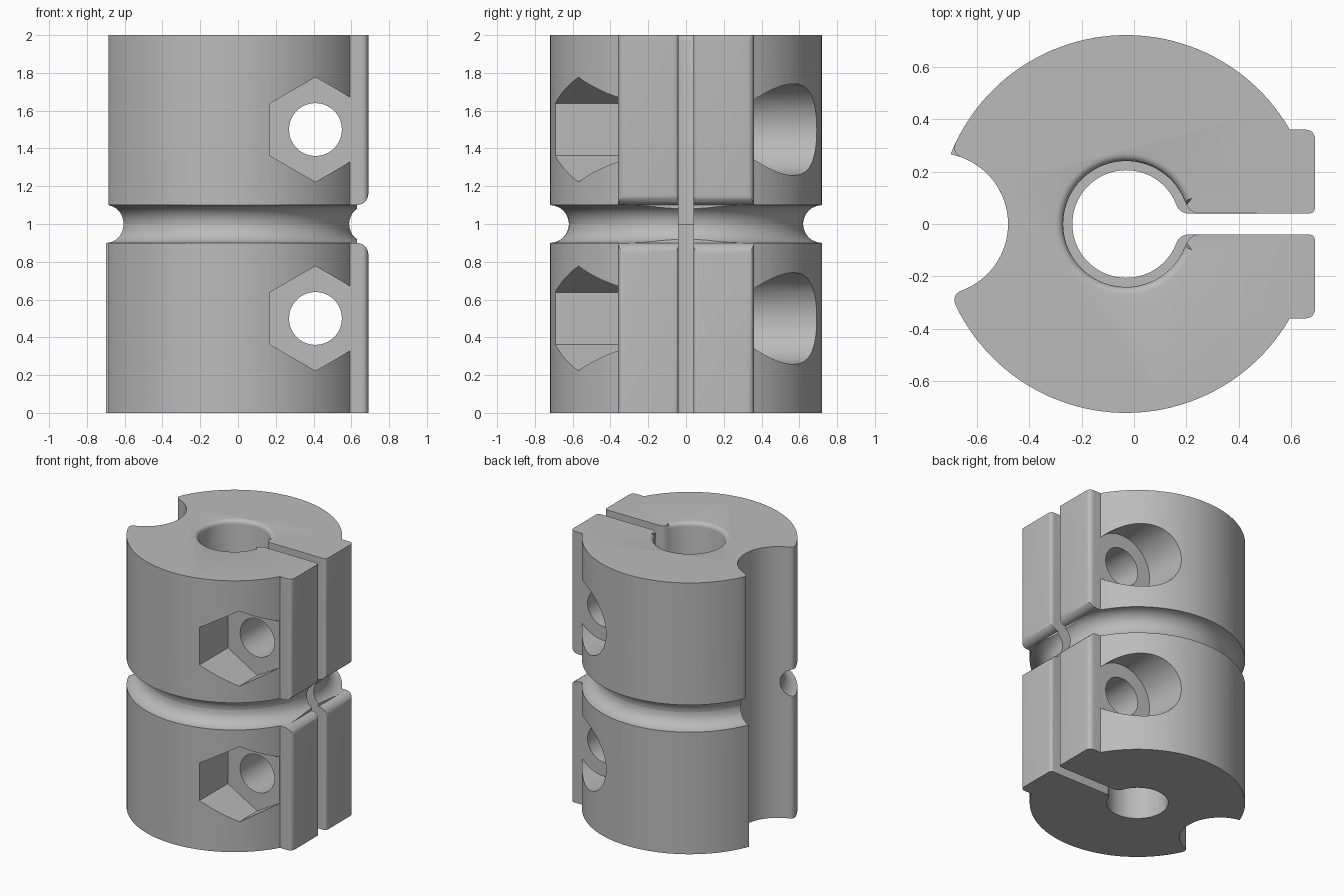
import bpy, bmesh, math
from math import sin, cos, radians
from mathutils import Vector

if "Cube" in bpy.data.objects:
    bpy.data.objects.remove(bpy.data.objects["Cube"], do_unlink=True)

CX, R = -0.03, 0.72             # body axis and radius
NX, NR = -0.75, 0.27            # side notch axis and radius
SLOT, LUG, END = 0.04, 0.36, 0.69
TIP_BODY, TIP_NOTCH = radians(158.3), radians(79)

grey = bpy.data.materials.new("plain grey")
grey.use_nodes = True
grey.diffuse_color = (0.5, 0.5, 0.5, 1)
grey.node_tree.nodes["Principled BSDF"].inputs["Base Color"].default_value = (0.5, 0.5, 0.5, 1)


def arc(cx, r, a, b, n):
    return [(cx + r * cos(a + (b - a) * i / n), r * sin(a + (b - a) * i / n))
            for i in range(n + 1)]


def blend(a, c, b, n=6):
    """Rounded corner from a to b, with the sharp corner at c."""
    a, c, b = Vector(a), Vector(c), Vector(b)
    return [tuple(a * (1 - t) ** 2 + c * 2 * t * (1 - t) + b * t * t)
            for t in (i / n for i in range(n + 1))]


def flip(pts):
    return [(x, -y) for x, y in reversed(pts)]


def half_outline(bore, tip_round):
    """The +y half of the section, from the bore out and round to the notch."""
    a = 0.37
    px, py = CX + bore * cos(a), bore * sin(a)
    cx = px + (py - SLOT) * math.tan(a)
    pts = blend((px, py), (cx, SLOT), (cx + 0.035, SLOT))
    pts += blend((END - 0.025, SLOT), (END, SLOT), (END, SLOT + 0.025))
    pts += blend((END, LUG - 0.04), (END, LUG), (END - 0.04, LUG))
    d = tip_round
    body = arc(CX, R, math.asin(LUG / R), TIP_BODY - d / R, 48)
    notch = arc(NX, NR, TIP_NOTCH - d / NR, 0, 16)
    pts += body
    if d:
        tip = (CX + R * cos(TIP_BODY), R * sin(TIP_BODY))
        pts += blend(body[-1], tip, notch[0])[1:-1]
        pts += notch
    else:
        pts += notch[1:]
    return pts, a


def section(bore, back_round, front_round):
    back, a = half_outline(bore, back_round)
    front, _ = half_outline(bore, front_round)
    wall = arc(CX, bore, 2 * math.pi - a, a, 64)
    return back + flip(front)[1:] + wall[1:-1]


def finish(bm, name):
    bmesh.ops.recalc_face_normals(bm, faces=bm.faces)
    me = bpy.data.meshes.new(name)
    bm.to_mesh(me)
    bm.free()
    me.materials.append(grey)
    ob = bpy.data.objects.new(name, me)
    bpy.context.collection.objects.link(ob)
    return ob


def prism(pts, lo, hi, place):
    bm = bmesh.new()
    rings = [[bm.verts.new(place(u, v, h)) for u, v in pts] for h in (lo, hi)]
    bm.faces.new(rings[0])
    bm.faces.new(rings[1])
    n = len(pts)
    for i in range(n):
        j = (i + 1) % n
        bm.faces.new((rings[0][i], rings[0][j], rings[1][j], rings[1][i]))
    bmesh.ops.recalc_face_normals(bm, faces=bm.faces)
    return bm


def upright(u, v, h):
    return (u, v, h)


def crosswise(u, v, h):
    return (u, h, v)


def round_edges(bm, z, test):
    edges = [e for e in bm.edges
             if all(abs(v.co.z - z) < 1e-4 and test(v.co) for v in e.verts)]
    bmesh.ops.bevel(bm, geom=edges, offset=0.03, segments=4, profile=0.5,
                    affect='EDGES', clamp_overlap=False)


def regular(x, z, r, n):
    return [(x + r * sin(2 * math.pi * i / n), z + r * cos(2 * math.pi * i / n))
            for i in range(n)]


def groove_cutter():
    """Half-round ring groove, revolved about the body axis."""
    prof = [(R - 0.1 * sin(math.pi * i / 16), 1 + 0.1 * cos(math.pi * i / 16))
            for i in range(17)] + [(1.1, 0.9), (1.1, 1.1)]
    bm, n = bmesh.new(), 128
    rings = [[bm.verts.new((CX + r * cos(2 * math.pi * k / n),
                            r * sin(2 * math.pi * k / n), z)) for r, z in prof]
             for k in range(n)]
    for k in range(n):
        a, b = rings[k], rings[(k + 1) % n]
        for i in range(len(prof)):
            j = (i + 1) % len(prof)
            bm.faces.new((a[i], b[i], b[j], a[j]))
    return finish(bm, "groove_cutter")


def flare_cutter():
    """Rounds the lug ends where they meet the groove."""
    f = 0.06
    top = [(END - f + f * sin(t), 1.1 + f - f * cos(t))
           for t in (math.pi / 2 * i / 6 for i in range(7))] + [(0.8, 1.1 + f)]
    low = [(x, 2 - z) for x, z in reversed(top)]
    return finish(prism(top + low, -0.5, 0.5, crosswise), "flare_cutter")


def screw_cutters(z):
    x = 0.41
    return [finish(prism(regular(x, z, 0.277, 6), -1, -LUG - 0.001, crosswise), "nut_cutter"),
            finish(prism(regular(x, z, 0.2425, 48), LUG + 0.001, 1, crosswise), "head_cutter"),
            finish(prism(regular(x, z, 0.14, 40), -0.45, 0.45, crosswise), "bolt_cutter")]


def cut(ob, cutters):
    bpy.context.view_layer.objects.active = ob
    for c in cutters:
        c.hide_render = True
        m = ob.modifiers.new("cut", 'BOOLEAN')
        m.operation, m.solver, m.object = 'DIFFERENCE', 'EXACT', c
        bpy.ops.object.modifier_apply(modifier=m.name)
        bpy.data.objects.remove(c, do_unlink=True)
    bpy.ops.object.select_all(action='DESELECT')
    ob.select_set(True)
    bpy.ops.object.shade_smooth_by_angle(angle=radians(30))


# Upper clamp: wider bore with a rounded mouth
bm = prism(section(0.24, 0.05, 0.05), 1, 2, upright)
round_edges(bm, 2, lambda p: math.hypot(p.x - CX, p.y) < 0.241
            or (abs(p.y - SLOT) < 1e-3 and p.x < END - 0.02))
cut(finish(bm, "upper_clamp"), [groove_cutter(), flare_cutter()] + screw_cutters(1.5))

# Lower clamp: narrower bore, one sharp notch corner
bm = prism(section(0.205, 0, 0.05), 0, 1, upright)
round_edges(bm, 0, lambda p: abs(p.y + SLOT) < 1e-3 and 0.2 < p.x < END - 0.02)
cut(finish(bm, "lower_clamp"), [groove_cutter(), flare_cutter()] + screw_cutters(0.5))
